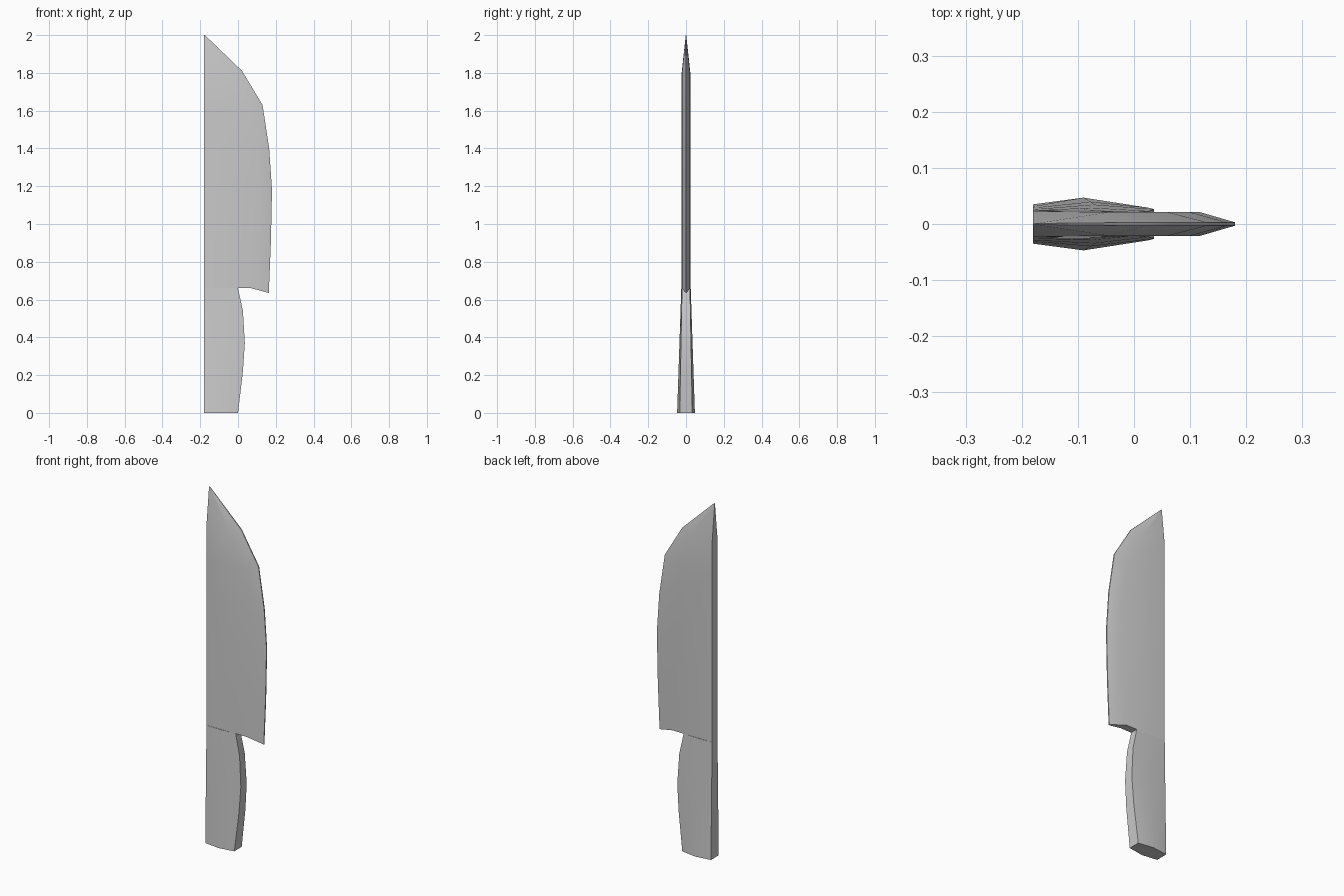
import bpy, bmesh, math

if "Cube" in bpy.data.objects:
    bpy.data.objects.remove(bpy.data.objects["Cube"])


def loft(name, sections):
    """Skin a stack of half sections [(x, half_thickness, z), ...], mirrored in y."""
    bm = bmesh.new()
    rings = []
    for half in sections:
        near = [bm.verts.new((x, -t, z)) for x, t, z in half]
        far = [bm.verts.new((x, t, z)) for x, t, z in reversed(half)]
        rings.append(near + far)
    n = len(rings[0])
    for low, high in zip(rings, rings[1:]):
        for i in range(n):
            j = (i + 1) % n
            bm.faces.new((low[i], low[j], high[j], high[i]))
    # caps as quad strips across the thickness
    for ring in (rings[0], rings[-1]):
        for i in range(n // 2 - 1):
            bm.faces.new((ring[i], ring[i + 1], ring[n - 2 - i], ring[n - 1 - i]))
    bmesh.ops.recalc_face_normals(bm, faces=bm.faces)
    mesh = bpy.data.meshes.new(name)
    bm.to_mesh(mesh)
    bm.free()
    obj = bpy.data.objects.new(name, mesh)
    bpy.context.collection.objects.link(obj)
    bpy.ops.object.select_all(action='DESELECT')
    obj.select_set(True)
    bpy.context.view_layer.objects.active = obj
    bpy.ops.object.shade_smooth_by_angle(angle=math.radians(30))
    return obj


BACK = -0.18

# Blade: straight spine, thick body, bevel down to the curved cutting edge
# (height, bevel start x, edge x, edge height, body half thickness)
blade_rows = [
    (0.66, 0.07, 0.163, 0.635, 0.021),
    (0.90, 0.105, 0.174, 0.90, 0.021),
    (1.18, 0.118, 0.180, 1.18, 0.021),
    (1.40, 0.100, 0.165, 1.40, 0.021),
    (1.60, 0.060, 0.130, 1.63, 0.021),
    (1.80, -0.045, 0.022, 1.81, 0.021),
    (2.00, -0.175, -0.170, 1.995, 0.001),
]
loft("blade", [[(BACK, t * 1.1, z), (xb, t, z), (xe, min(t, 0.003), ze)]
               for z, xb, xe, ze, t in blade_rows])

# Handle: bulging front, ridge along each side, thicker towards the butt
handle_rows = [(0.0, 0.0), (0.22, 0.026), (0.37, 0.036), (0.54, 0.026), (0.66, 0.0)]
sections = []
for z, front in handle_rows:
    k = z / 0.66
    sections.append([(BACK, 0.035 - 0.011 * k, z),
                     ((BACK + front) / 2, 0.047 - 0.022 * k, z),
                     (front, 0.033 - 0.012 * k, z)])
loft("handle", sections)
